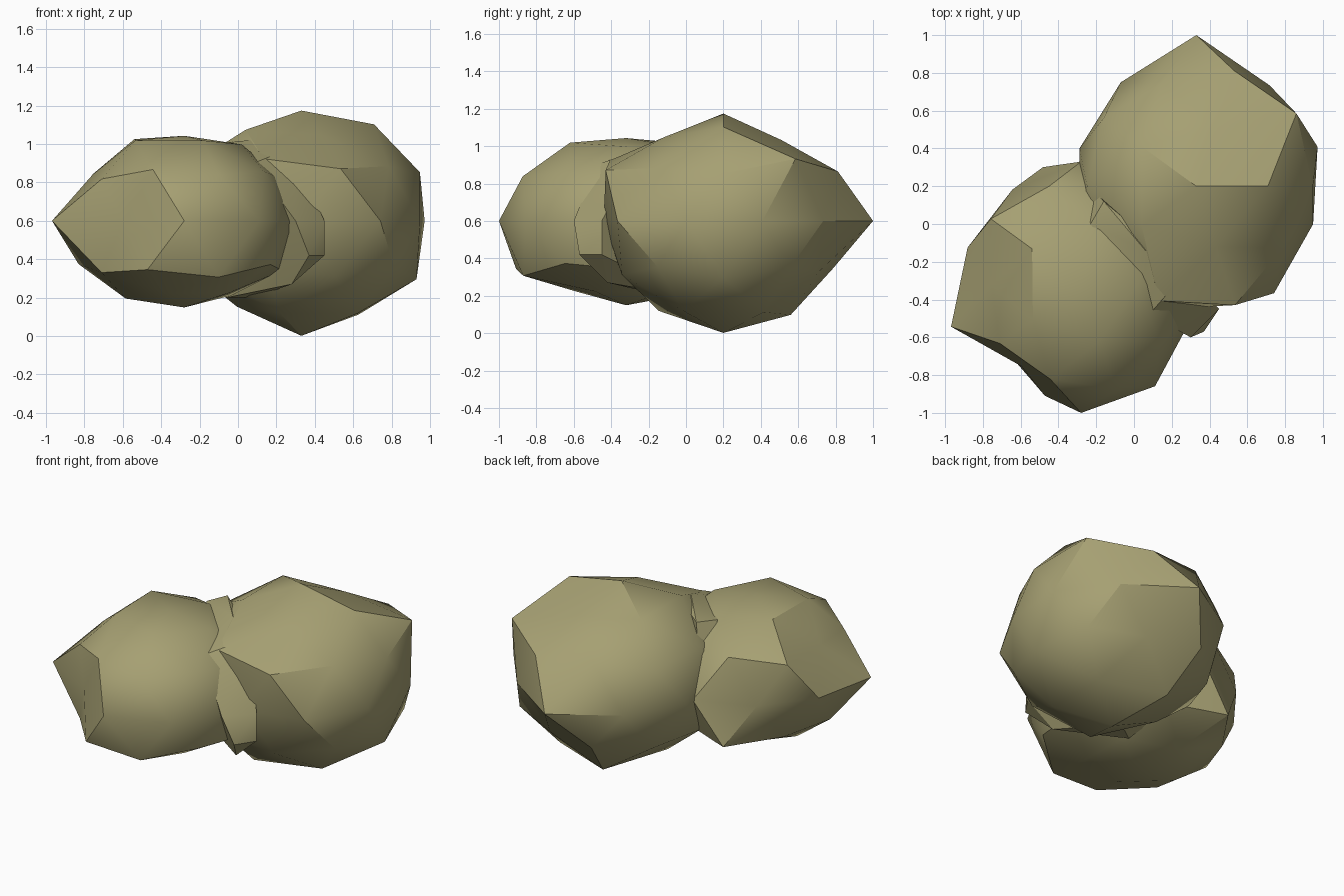
import bpy, bmesh, math
from mathutils import Vector

if "Cube" in bpy.data.objects:
    bpy.data.objects.remove(bpy.data.objects["Cube"])

mat = bpy.data.materials.new("dusty_rock")
mat.diffuse_color = (0.38, 0.35, 0.17, 1)
mat.use_nodes = True
mat.node_tree.nodes["Principled BSDF"].inputs["Base Color"].default_value = mat.diffuse_color

# Bands of a 42-point icosphere: elevation, first azimuth, azimuth step
BANDS = [(90, 0, 72), (58.28, 0, 72), (26.57, 0, 72), (31.72, 36, 72), (0, 18, 36),
         (-31.72, 0, 72), (-26.57, 36, 72), (-58.28, 36, 72), (-90, 0, 72)]
SQUASH = 0.82


def finish(name, bm):
    mesh = bpy.data.meshes.new(name)
    bmesh.ops.recalc_face_normals(bm, faces=bm.faces)
    bm.to_mesh(mesh)
    bm.free()
    mesh.materials.append(mat)
    ob = bpy.data.objects.new(name, mesh)
    bpy.context.collection.objects.link(ob)
    bpy.ops.object.select_all(action='DESELECT')
    ob.select_set(True)
    bpy.context.view_layer.objects.active = ob
    bpy.ops.object.shade_smooth_by_angle(angle=math.radians(30))
    return ob


def lobe(name, centre, rows):
    """Flattened icosphere whose points are pushed to the given radii."""
    samples = []
    for (elev, az0, step), radii in zip(BANDS, rows):
        e = math.radians(elev)
        for i, r in enumerate(radii):
            a = math.radians(az0 + i * step)
            d = Vector((math.cos(e) * math.cos(a), math.cos(e) * math.sin(a), math.sin(e)))
            samples.append((d, r))
    bm = bmesh.new()
    bmesh.ops.create_icosphere(bm, subdivisions=2, radius=1)
    for v in bm.verts:
        n = v.co.normalized()
        d, r = max(samples, key=lambda s: s[0].dot(n))
        v.co = Vector(centre) + Vector((n.x * r, n.y * r, n.z * r * SQUASH))
    return finish(name, bm)


# Large rear lobe
lobe("large_lobe", (0.33, 0.2, 0.6), [
    [.70],
    [.72, .62, .68, .68, .64],
    [.69, .72, .68, .66, .74],
    [.77, .68, .68, .75, .66],
    [.675, .66, .80, .68, .65, .66, .68, .64, .70, .65],
    [.705, .63, .66, .65, .67],
    [.68, .69, .66, .66, .67],
    [.70, .72, .64, .69, .69],
    [.73]])

# Small front lobe
lobe("small_lobe", (-0.28, -0.32, 0.6), [
    [.54],
    [.57, .57, .61, .60, .60],
    [.58, .60, .66, .594, .65],
    [.60, .643, .56, .62, .60],
    [.60, .60, .65, .62, .632, .724, .536, .68, .666, .61],
    [.60, .60, .61, .625, .68],
    [.60, .73, .615, .693, .62],
    [.56, .57, .58, .54, .54],
    [.55]])

# Rough neck between the lobes
bm = bmesh.new()
for p in [(-.16, .12, 1.0), (-.23, .0, .99), (.06, -.14, 1.02), (.28, -.25, .98),
          (.08, -.48, .90), (.45, -.45, .60), (.45, -.45, .42), (.30, -.60, .60),
          (.37, -.57, .42), (.28, -.42, .27), (-.06, -.12, .20), (.08, -.02, .20),
          (-.28, .25, .60), (-.22, .2, .4)]:
    bm.verts.new(p)
bmesh.ops.convex_hull(bm, input=bm.verts)
finish("neck", bm)
